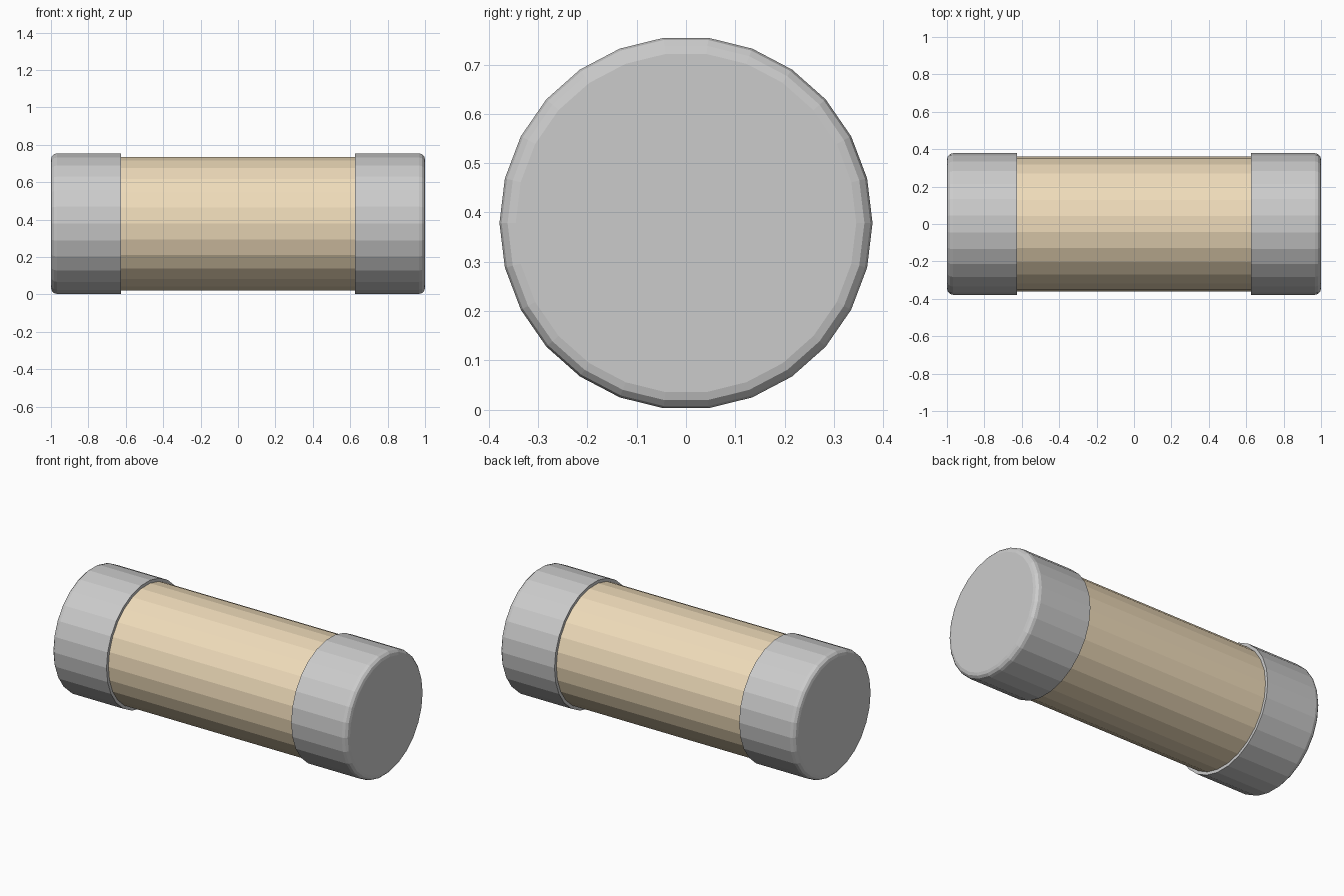
import bpy, bmesh, math

if "Cube" in bpy.data.objects:
    bpy.data.objects.remove(bpy.data.objects["Cube"])

SIDES = 26
CENTRE_Z = 0.3785


def lathe_x(name, profile, mat=None):
    """Revolve (x, radius) points about the long axis, closing both ends."""
    bm = bmesh.new()
    rings = []
    for x, r in profile:
        ring = []
        for i in range(SIDES):
            a = 2 * math.pi * i / SIDES
            ring.append(bm.verts.new((x, r * math.cos(a), CENTRE_Z + r * math.sin(a))))
        rings.append(ring)
    for a, b in zip(rings, rings[1:]):
        for i in range(SIDES):
            j = (i + 1) % SIDES
            bm.faces.new((a[i], a[j], b[j], b[i]))
    bm.faces.new(rings[0])
    bm.faces.new(rings[-1])
    bmesh.ops.recalc_face_normals(bm, faces=bm.faces)
    mesh = bpy.data.meshes.new(name)
    bm.to_mesh(mesh)
    bm.free()
    obj = bpy.data.objects.new(name, mesh)
    bpy.context.collection.objects.link(obj)
    if mat:
        mesh.materials.append(mat)
    return obj


tan = bpy.data.materials.new("tan_ceramic")
tan.diffuse_color = (0.86, 0.71, 0.49, 1)
tan.use_nodes = True
tan.node_tree.nodes["Principled BSDF"].inputs["Base Color"].default_value = tan.diffuse_color

# Tan tube, tucked slightly into the caps
lathe_x("body_tube", [(-0.64, 0.36), (0.64, 0.36)], tan)

# Metal end caps with rounded outer rims
R, BEVEL, STEPS = 0.3785, 0.033, 3
rim = []
for k in range(STEPS + 1):
    a = math.pi / 2 * k / STEPS
    rim.append((1 - BEVEL + BEVEL * math.sin(a), R - BEVEL + BEVEL * math.cos(a)))
for name, side in (("left_cap", -1), ("right_cap", 1)):
    lathe_x(name, [(side * x, r) for x, r in [(0.625, R)] + rim])
